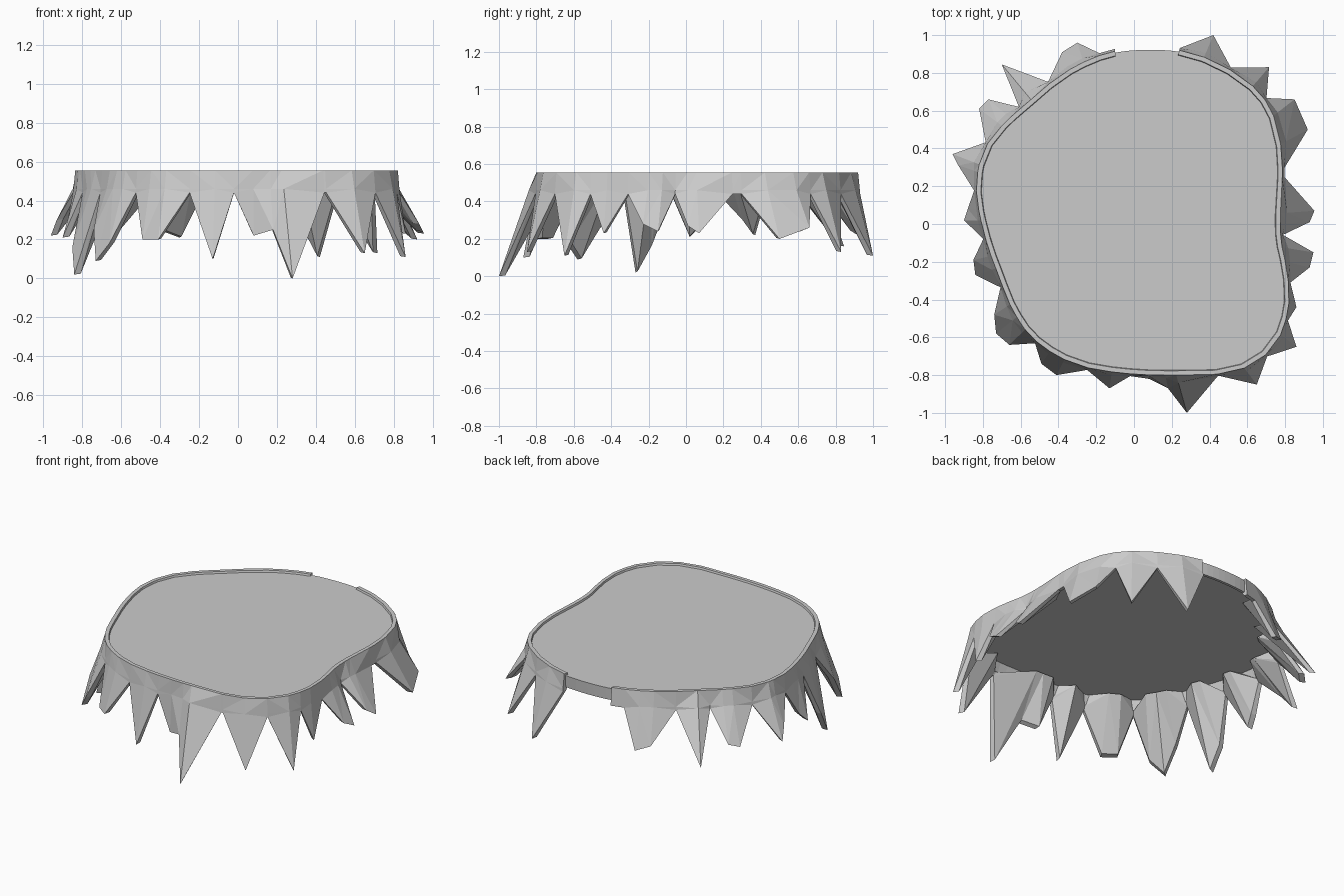
import bpy, bmesh, math
from mathutils import Vector

if "Cube" in bpy.data.objects:
    bpy.data.objects.remove(bpy.data.objects["Cube"])

# Control points of the rim outline, counter-clockwise from the back
OUTLINE = [(0.07, 0.93), (-0.1, 0.915), (-0.25, 0.865), (-0.4, 0.78), (-0.55, 0.655),
           (-0.7, 0.52), (-0.8, 0.38), (-0.835, 0.2), (-0.815, 0.04), (-0.77, -0.13),
           (-0.71, -0.29), (-0.66, -0.42), (-0.56, -0.58), (-0.42, -0.69), (-0.25, -0.76),
           (0, -0.795), (0.25, -0.8), (0.48, -0.79), (0.65, -0.73), (0.77, -0.6),
           (0.82, -0.42), (0.81, -0.25), (0.78, -0.1), (0.775, 0.05), (0.785, 0.25),
           (0.78, 0.4), (0.74, 0.57), (0.66, 0.7), (0.52, 0.81), (0.38, 0.88), (0.24, 0.92)]

# Hanging spikes, counter-clockwise: each has one or more tips (x, y, z)
SPIKES = [[(-0.30, 0.96, 0.21), (-0.38, 0.91, 0.24)],
          [(-0.70, 0.845, 0.16)],
          [(-0.77, 0.66, 0.26), (-0.82, 0.61, 0.24)],
          [(-0.96, 0.37, 0.22), (-0.93, 0.31, 0.30)],
          [(-0.88, 0.08, 0.27), (-0.90, 0.02, 0.21)],
          [(-0.85, -0.19, 0.16), (-0.84, -0.27, 0.02)],
          [(-0.74, -0.48, 0.25), (-0.73, -0.58, 0.09), (-0.66, -0.64, 0.18)],
          [(-0.49, -0.74, 0.20), (-0.41, -0.80, 0.20)],
          [(-0.13, -0.87, 0.10)],
          [(0.08, -0.82, 0.22), (0.18, -0.87, 0.25), (0.28, -1.0, 0.0)],
          [(0.65, -0.85, 0.13)],
          [(0.86, -0.65, 0.11)],
          [(0.86, -0.44, 0.23)],
          [(0.93, -0.23, 0.28), (0.95, -0.15, 0.24)],
          [(0.93, 0.01, 0.27), (0.955, 0.07, 0.23)],
          [(0.92, 0.50, 0.20), (0.85, 0.66, 0.26)],
          [(0.715, 0.83, 0.13)],
          [(0.42, 1.0, 0.11)]]
TOP, FLOOR, NOTCH = 0.555, 0.543, 0.44


def angle(p):
    # Angle measured counter-clockwise from straight back
    return (math.atan2(p[1], p[0]) - math.pi / 2) % (2 * math.pi)


def smooth_outline(steps=4):
    pts, n, out = [Vector(p) for p in OUTLINE], len(OUTLINE), []
    for i in range(n):
        a, b, c, d = (pts[(i + k) % n] for k in (-1, 0, 1, 2))
        for s in range(steps):
            t = s / steps
            out.append(0.5 * (2 * b + (c - a) * t + (2 * a - 5 * b + 4 * c - d) * t * t
                              + (3 * b - a - 3 * c + d) * t ** 3))
    return sorted(out, key=angle)


RIM = smooth_outline()
ANGLES = [angle(p) for p in RIM]


def rim_at(a):
    # Rim point at an angle, and its outward direction
    d = Vector((-math.sin(a), math.cos(a)))
    j = next((k for k in range(len(RIM)) if ANGLES[k] > a), 0)
    span = (ANGLES[j] - ANGLES[j - 1]) % (2 * math.pi)
    p = RIM[j - 1].lerp(RIM[j], ((a - ANGLES[j - 1]) % (2 * math.pi)) / span)
    return d * p.length, d


def at(p, z):
    return Vector((p.x, p.y, z))


def rim_inside(p, d):
    return [at(p - d * .032, FLOOR - .015), at(p - d * .024, TOP)]


def notch_column(a):
    p, d = rim_at(a)
    return [at(p, TOP), at(p + d * .01, NOTCH + .02), at(p + d * .012, NOTCH),
            at(p - d * .012, NOTCH), at(p - d * .025, NOTCH + .02)] + rim_inside(p, d)


def tip_column(tip):
    p, d = rim_at(angle(tip))
    t = Vector(tip[:2])
    return [at(p, TOP), at(p.lerp(t, 0.2), 0.46), Vector(tip),
            at(t - d * .035, tip[2] + .005), at(p - d * .13, 0.515)] + rim_inside(p, d)


def finish(name, bm):
    bmesh.ops.recalc_face_normals(bm, faces=bm.faces[:])
    me = bpy.data.meshes.new(name)
    bm.to_mesh(me)
    bm.free()
    bpy.context.collection.objects.link(bpy.data.objects.new(name, me))


# Spiked skirt with raised rim, open across a gap at the back
columns = [notch_column(angle((-0.1, 0.915))), notch_column(0.2)]
for i, spike in enumerate(SPIKES):
    columns += [tip_column(t) for t in spike]
    if i + 1 < len(SPIKES):
        a, b = angle(spike[-1]), angle(SPIKES[i + 1][0])
        if b - a > 0.375:      # wide gaps get a flat-topped notch
            columns += [notch_column(a + 0.23), notch_column(b - 0.14)]
        else:
            columns.append(notch_column((a + b) / 2))
columns.append(notch_column(angle((0.24, 0.92))))

bm = bmesh.new()
rings = [[bm.verts.new(v) for v in col] for col in columns]
size = len(rings[0])
for r, s in zip(rings, rings[1:]):
    for k in range(size):
        m = (k + 1) % size
        bm.faces.new((r[k], r[m], s[m], s[k]))
bm.faces.new(rings[0])
bm.faces.new(rings[-1])
bmesh.ops.triangulate(bm, faces=[f for f in bm.faces if len(f.verts) == 4])
finish("spiked_skirt", bm)

# Top slab just below the rim, with a turned-down edge and a recessed underside
bm = bmesh.new()
levels = [(0.008, FLOOR), (0.012, 0.465), (0.03, 0.465), (0.05, 0.525)]
loops = [[bm.verts.new(at(p - p.normalized() * inset, z)) for p in RIM] for inset, z in levels]
bm.faces.new(loops[0])
bm.faces.new(loops[-1][::-1])
for u, l in zip(loops, loops[1:]):
    for i in range(len(RIM)):
        bm.faces.new((u[i - 1], u[i], l[i], l[i - 1]))
finish("top_slab", bm)
